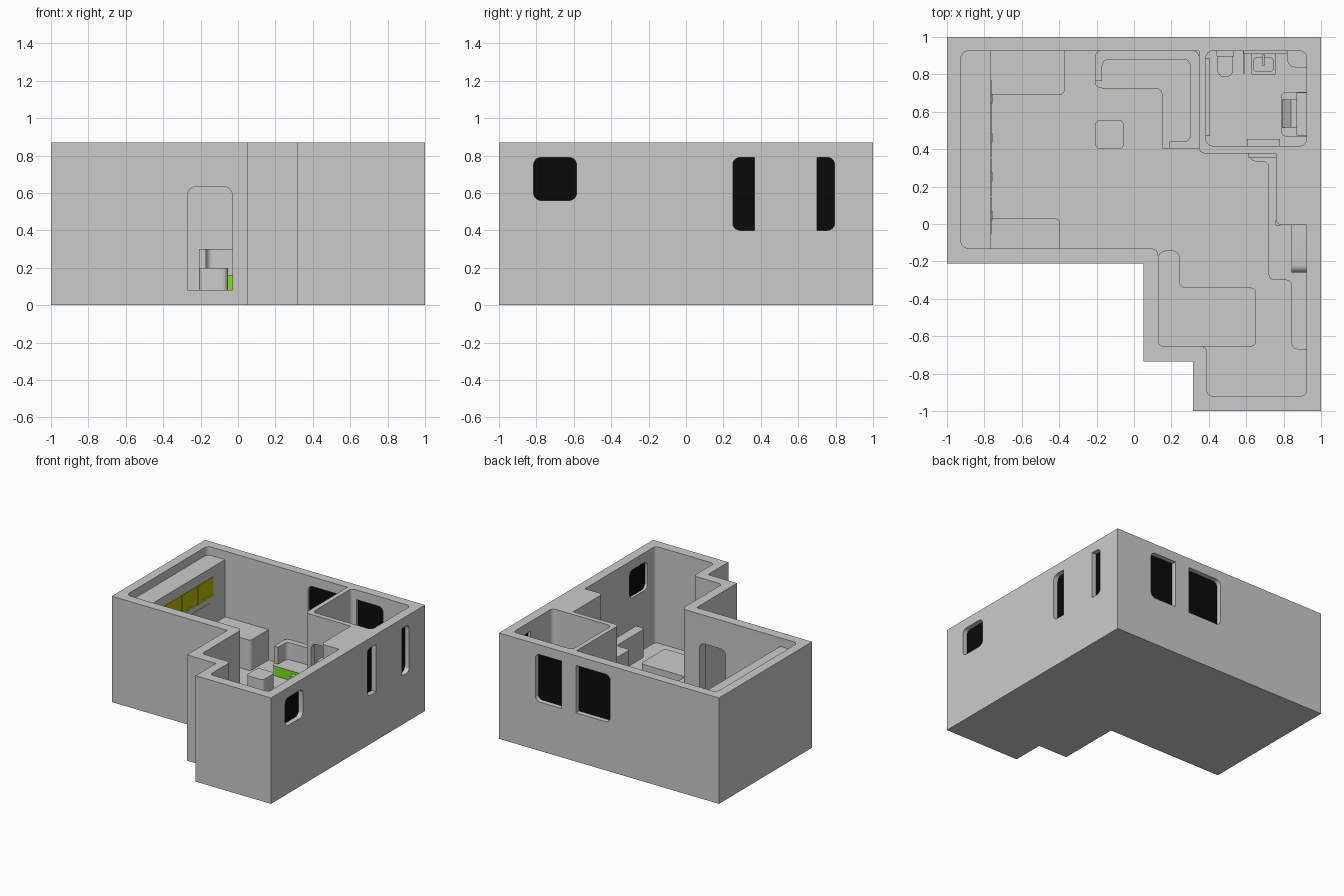
import bpy, bmesh, math
from mathutils import Vector

if "Cube" in bpy.data.objects:
    bpy.data.objects.remove(bpy.data.objects["Cube"])

FLOOR, TOP = 0.08, 0.87


def material(name, colour):
    m = bpy.data.materials.new(name)
    m.diffuse_color = colour
    m.use_nodes = True
    m.node_tree.nodes["Principled BSDF"].inputs["Base Color"].default_value = m.diffuse_color
    return m


BLACK = material("black_glass", (0.003, 0.003, 0.003, 1))
YELLOW = material("yellow_paint", (0.5, 0.48, 0.0, 1))
GREEN = material("green_paint", (0.2, 0.75, 0.01, 1))


def fillet(pts, radii, steps=6):
    """Round polygon corners; radii is one number or one per corner."""
    if not isinstance(radii, (list, tuple)):
        radii = [radii] * len(pts)
    out = []
    for i, p in enumerate(pts):
        p, r = Vector(p), radii[i]
        if r <= 0:
            out.append(p)
            continue
        a = p + (Vector(pts[i - 1]) - p).normalized() * r
        b = p + (Vector(pts[(i + 1) % len(pts)]) - p).normalized() * r
        c = a + b - p
        for k in range(steps + 1):
            t = k / steps * math.pi / 2
            out.append(c + (a - c) * math.cos(t) + (b - c) * math.sin(t))
    return out


def prism(name, pts, lo, hi, radii=0, axis="z", mat=None):
    """Extrude a 2D outline along an axis (x: outline is yz, y: outline is xz)."""
    place = {"z": lambda a, b, h: (a, b, h), "y": lambda a, b, h: (a, h, b),
             "x": lambda a, b, h: (h, a, b)}[axis]
    bm = bmesh.new()
    face = bm.faces.new([bm.verts.new(place(p[0], p[1], lo)) for p in fillet(pts, radii)])
    ext = bmesh.ops.extrude_face_region(bm, geom=[face])
    shift = Vector(place(0, 0, hi - lo))
    bmesh.ops.translate(bm, vec=shift, verts=[v for v in ext["geom"] if isinstance(v, bmesh.types.BMVert)])
    bmesh.ops.recalc_face_normals(bm, faces=bm.faces)
    me = bpy.data.meshes.new(name)
    bm.to_mesh(me)
    bm.free()
    ob = bpy.data.objects.new(name, me)
    bpy.context.collection.objects.link(ob)
    if mat:
        me.materials.append(mat)
    return ob


def rect(a0, a1, b0, b1):
    return [(a0, b0), (a1, b0), (a1, b1), (a0, b1)]


def box(name, x, y, z, radii=0, mat=None):
    return prism(name, rect(*x, *y), *z, radii, "z", mat)


def cut(target, cutter):
    cutter.hide_render = True
    mod = target.modifiers.new("cut", "BOOLEAN")
    mod.operation, mod.solver, mod.object = "DIFFERENCE", "EXACT", cutter
    bpy.context.view_layer.objects.active = target
    bpy.ops.object.modifier_apply(modifier=mod.name)
    bpy.data.objects.remove(cutter)


# Shell: outer block with rooms hollowed out
shell = prism("house_walls", [(-1, 1), (-1, -.21), (.05, -.21), (.05, -.735), (.315, -.735),
                              (.315, -1), (1, -1), (1, 1)], 0, TOP)
main_room = [(-.925, .925), (-.925, -.13), (.13, -.13), (.13, -.655), (.39, -.655), (.39, -.92),
             (.922, -.92), (.922, -.005), (.76, -.005), (.76, .378), (.347, .378), (.347, .925)]
cut(shell, prism("room_cutter", main_room, FLOOR, 1,
                 [.04, .04, .04, .03, .03, .03, .03, 0, .03, 0, .03, 0]))
cut(shell, box("bath_cutter", (.385, .922), (.418, .925), (FLOOR, 1), .035))

# Doorways with rounded heads
cut(shell, prism("entry_cutter", rect(-.27, -.03, FLOOR, .635), -.3, -.1, [0, 0, .05, .05], "y"))
cut(shell, prism("bath_door_cutter", rect(.40, .60, FLOOR, .635), .36, .44, [0, 0, .05, .05], "y"))

# Windows: (wall axis, span, sill, head, corner radii)
R = .04
windows = [("x", -.815, -.585, .56, .79, [R] * 4), ("x", .25, .365, .40, .79, [R, 0, 0, R]),
           ("x", .70, .795, .40, .79, [0, R, R, 0]), ("y", .43, .67, .40, .79, [0, R, R, 0]),
           ("y", -.01, .30, .40, .79, [R, 0, 0, R])]
for i, (axis, a, b, s, h, rad) in enumerate(windows):
    cut(shell, prism("window_cutter", rect(a, b, s, h), .90, 1.1, rad, axis))
    prism(f"window_glass_{i}", rect(a, b, s, h), .945, .96, rad, axis, BLACK)

# Wardrobe wall with painted doors, drawers below
box("wardrobe", (-.925, -.765), (-.13, .925), (FLOOR, .80), [.04, 0, 0, .04])
for i in range(4):
    y = -.06 + i * .208
    box(f"wardrobe_door_{i}", (-.766, -.762), (y + .003, y + .205), (.56, .72), 0, YELLOW)
    box(f"wardrobe_handle_{i}", (-.762, -.757), (y + .08, y + .13), (.575, .583))
box("wardrobe_drawer", (-.766, -.761), (.45, .71), (.38, .52))

# Worktop at the back and desk at the front
box("back_worktop", (-.765, -.37), (.69, .925), (FLOOR, .33), [0, .03, 0, 0])
box("front_desk", (-.765, -.395), (-.13, .03), (FLOOR, .33), [0, 0, .03, 0])
box("desk_pad", (-.675, -.52), (-.095, .02), (.33, .336), .01)

# Corner sofa: seat, back with arms, front panel
seat = [(-.208, .925), (-.208, .728), (.15, .728), (.15, .405), (.347, .405), (.347, .925)]
prism("sofa_seat", seat, FLOOR, .16, [.03, .03, .04, 0, 0, 0])
back = [(-.208, .925), (-.208, .765), (-.17, .765), (-.17, .88), (.30, .88),
        (.30, .442), (.19, .442), (.19, .405), (.347, .405), (.347, .925)]
prism("sofa_back", back, .15, .30, [.03, 0, 0, .035, .035, .03, 0, 0, 0, .03])
box("sofa_front_panel", (-.17, .15), (.724, .73), (FLOOR, .16), 0, GREEN)
box("coffee_table", (-.208, -.054), (.40, .557), (FLOOR, .20), .03)

# L-shaped bench in the front recess
bench = [(.13, -.655), (.653, -.655), (.653, -.34), (.245, -.34), (.245, -.142), (.13, -.142)]
prism("corner_bench", bench, FLOOR, .20, [.03, .03, .03, .03, .04, .04])

# Kitchen counter along the right wall, with a wall-side appliance
counter = [(.62, .378), (.62, .335), (.72, .335), (.72, -.30), (.843, -.30), (.843, -.67),
           (.922, -.67), (.922, -.005), (.76, -.005), (.76, .378)]
prism("kitchen_counter", counter, FLOOR, .31, [0, .03, .035, .03, .03, .03, 0, 0, 0, 0])
prism("counter_appliance", rect(-.26, -.005, .31, .45), .843, .922, [0, 0, 0, .04], "x")
box("counter_shelf", (.61, .76), (.355, .378), (.42, .45))

# Bathroom: toilet
box("toilet_tank", (.44, .535), (.895, .925), (FLOOR, .28), [.01, .01, 0, 0])
box("toilet_bowl", (.445, .53), (.785, .90), (FLOOR, .19), [.04, .04, 0, 0])

# Bathroom: washbasin with tap and side shelf
basin = box("washbasin", (.625, .76), (.80, .925), (.22, .28), [.01, .01, 0, 0])
cut(basin, box("basin_cutter", (.64, .745), (.815, .89), (.24, .3), .02))
box("basin_pedestal", (.665, .72), (.86, .925), (FLOOR, .24))
box("tap_stem", (.687, .697), (.895, .905), (.27, .325))
box("tap_spout", (.687, .697), (.845, .905), (.32, .33))
box("basin_mirror", (.585, .82), (.908, .925), (.40, .60))
box("basin_side_rail", (.583, .592), (.805, .925), (.30, .315))
box("corner_column", (.82, .922), (.838, .925), (FLOOR, .30), [.04, 0, .03, 0])

# Bathroom: wall unit with sloped front, towel rails
box("wall_unit_base", (.785, .922), (.468, .706), (FLOOR, .20), [.03, 0, 0, .03])
prism("wall_unit_slope", [(.793, .20), (.875, .20), (.875, .30), (.84, .30)], .515, .665, 0, "y")
box("wall_unit_back", (.87, .922), (.472, .702), (.20, .34))
box("side_rail", (.385, .405), (.47, .885), (.42, .45))
box("bath_shelf", (.605, .78), (.418, .455), (.42, .45))

# Smooth the rounded corners, keep hard edges
for ob in bpy.data.objects:
    ob.select_set(ob.type == "MESH")
bpy.context.view_layer.objects.active = shell
bpy.ops.object.shade_smooth_by_angle(angle=math.radians(30))
